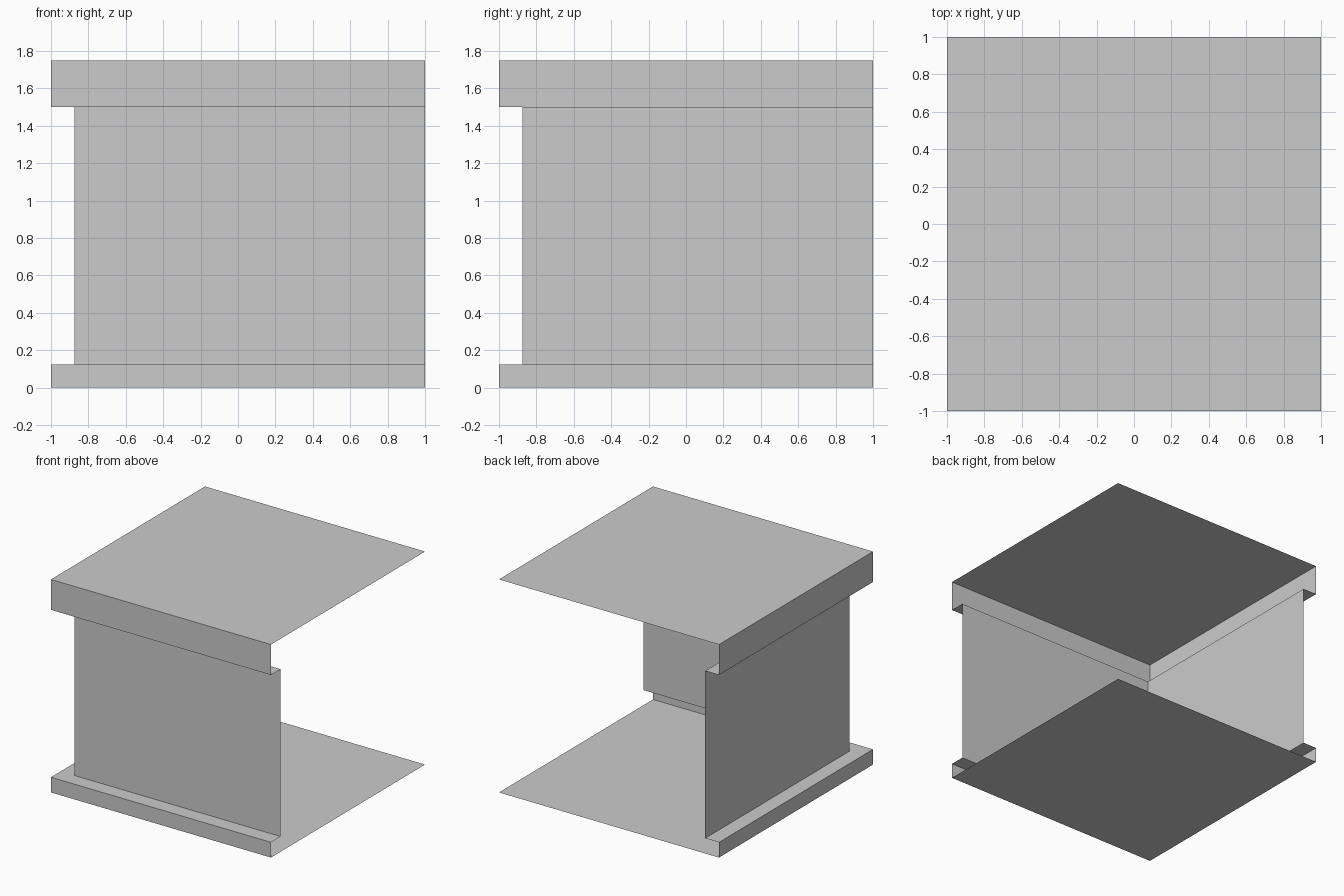
import bpy
import bmesh

if "Cube" in bpy.data.objects:
    bpy.data.objects.remove(bpy.data.objects["Cube"])

HALF = 1.0      # half width of the square corner piece
INSET = 0.125   # how far the walls sit back from the edge


def corner_path(inset, z):
    """L-shaped run along the front and left sides."""
    e = -HALF + inset
    return [(HALF, e, z), (e, e, z), (e, HALF, z)]


def make_part(name, profile, slab_z=None, slab_up=True):
    """Sweep an (inset, z) profile round the corner, with an optional square slab."""
    bm = bmesh.new()
    rows = [[bm.verts.new(p) for p in corner_path(d, z)] for d, z in profile]
    for low, high in zip(rows, rows[1:]):
        for i in range(2):
            bm.faces.new((low[i], high[i], high[i + 1], low[i + 1]))
    if slab_z is not None:
        row = rows[-1] if slab_up else rows[0]
        far = bm.verts.new((HALF, HALF, slab_z))
        ring = [row[0], row[1], row[2], far]
        bm.faces.new(ring[::-1] if slab_up else ring)
    mesh = bpy.data.meshes.new(name)
    bm.to_mesh(mesh)
    bm.free()
    obj = bpy.data.objects.new(name, mesh)
    bpy.context.collection.objects.link(obj)
    return obj


# Floor with its low lip and ledge
make_part("floor_base", [(0, 0), (0, 0.125), (INSET, 0.125)], 0, False)
# Thin recessed walls on the front and left
make_part("corner_wall", [(INSET, 0.125), (INSET, 1.5)])
# Overhanging top band with its roof
make_part("top_band", [(INSET, 1.5), (0, 1.5), (0, 1.75)], 1.75, True)
